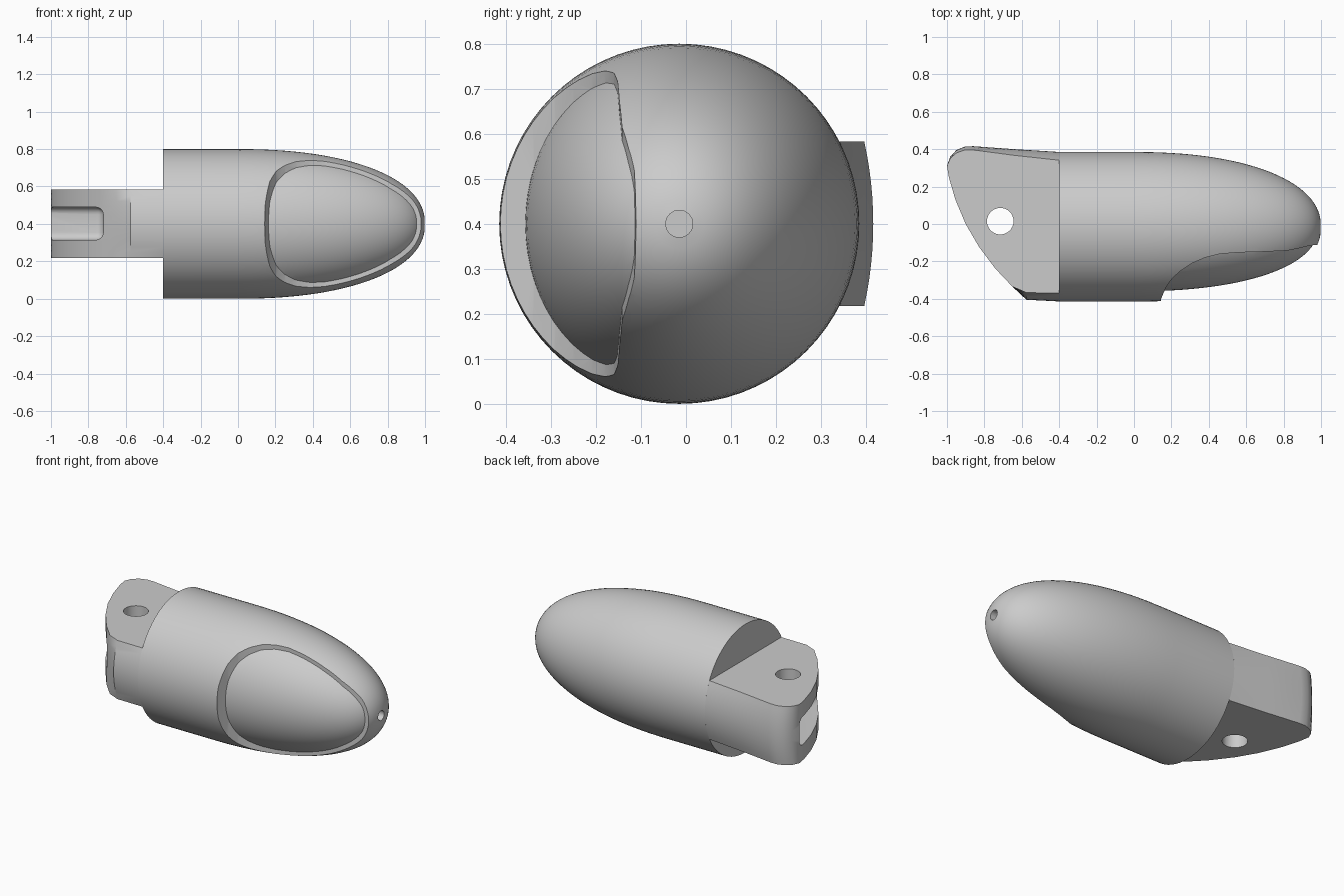
import bpy, bmesh, math
from mathutils import Vector

if "Cube" in bpy.data.objects:
    bpy.data.objects.remove(bpy.data.objects["Cube"])

grey = bpy.data.materials.new("light_grey")
grey.use_nodes = True
grey.diffuse_color = (0.6, 0.6, 0.6, 1)
grey.node_tree.nodes["Principled BSDF"].inputs["Base Color"].default_value = (0.6, 0.6, 0.6, 1)

CY, CZ, R = -0.015, 0.4, 0.4      # body axis and radius
HALF = 0.183                      # half height of the hinge block


def add_object(name, bm):
    bmesh.ops.recalc_face_normals(bm, faces=bm.faces)
    mesh = bpy.data.meshes.new(name)
    bm.to_mesh(mesh)
    bm.free()
    mesh.materials.append(grey)
    obj = bpy.data.objects.new(name, mesh)
    bpy.context.collection.objects.link(obj)
    return obj


def loft(name, rings):
    """Skin closed rings of points and cap both ends."""
    bm = bmesh.new()
    loops = [[bm.verts.new(p) for p in ring] for ring in rings]
    n = len(loops[0])
    for a, b in zip(loops, loops[1:]):
        for i in range(n):
            j = (i + 1) % n
            bm.faces.new((a[i], a[j], b[j], b[i]))
    bm.faces.new(loops[0])
    bm.faces.new(loops[-1])
    return add_object(name, bm)


def bullet(name, start, length, ry, rz, segments=72, steps=28, power=2.2):
    """Cylinder that runs into a long rounded nose along +x."""
    profile = [(start, 1.0)]
    for i in range(steps):
        t = i / steps * math.pi / 2
        profile.append((length * math.sin(t) ** (2 / power), math.cos(t) ** (2 / power)))
    profile.append((length, 0.01))
    angles = [2 * math.pi * k / segments for k in range(segments)]
    return loft(name, [[(x, CY + ry * r * math.cos(a), CZ + rz * r * math.sin(a))
                        for a in angles] for x, r in profile])


def rod(name, centre, radius, depth, axis):
    bm = bmesh.new()
    bmesh.ops.create_cone(bm, cap_ends=True, segments=32, radius1=radius,
                          radius2=radius, depth=depth)
    turn = Vector((0, 0, 1)).rotation_difference(Vector(axis)).to_matrix()
    bmesh.ops.rotate(bm, verts=bm.verts, matrix=turn, cent=(0, 0, 0))
    bmesh.ops.translate(bm, verts=bm.verts, vec=centre)
    return add_object(name, bm)


def combine(obj, other, operation):
    """Apply a boolean and remove the helper."""
    mod = obj.modifiers.new("boolean", "BOOLEAN")
    mod.object, mod.operation, mod.solver = other, operation, "EXACT"
    bpy.context.view_layer.update()
    graph = bpy.context.evaluated_depsgraph_get()
    mesh = bpy.data.meshes.new_from_object(obj.evaluated_get(graph))
    obj.modifiers.clear()
    obj.data = mesh
    bpy.data.objects.remove(other)


# Fingertip shell with the pad area cut away along a curved line
body = bullet("fingertip_body", -0.4, 1.0, R, R)
pad_line = [(0.14, -0.43), (0.145, -0.40), (0.17, -0.34), (0.205, -0.29), (0.25, -0.25),
            (0.31, -0.21), (0.38, -0.18), (0.46, -0.16), (0.56, -0.152), (0.7, -0.148),
            (0.82, -0.142), (0.89, -0.128), (0.94, -0.115), (1.1, -0.1), (1.1, -0.6), (0.14, -0.6)]
pad_cutter = loft("pad_cutter", [[(x, y, z) for x, y in pad_line] for z in (-0.2, 1.0)])
combine(body, pad_cutter, "DIFFERENCE")

# Recessed pad surface
combine(body, bullet("pad_core", -0.2, 0.985, 0.345, 0.385), "UNION")

# Small hole in the nose
combine(body, rod("nose_cutter", (0.95, CY, CZ), 0.03, 0.4, (1, 0, 0)), "DIFFERENCE")

# Hinge block: outline seen from above as x, y and how far y bends at top and bottom
outline = [(-0.4, 0.385, -0.044), (-0.64, 0.40, -0.033), (-0.86, 0.416, -0.02),
           (-0.905, 0.414, -0.018), (-0.95, 0.395, -0.015), (-0.983, 0.36, -0.01),
           (-1.0, 0.31, 0), (-0.99, 0.25, 0), (-0.955, 0.13, 0), (-0.9, 0, 0),
           (-0.83, -0.12, 0), (-0.74, -0.24, 0), (-0.65, -0.335, 0),
           (-0.575, -0.405, 0.038), (-0.4, -0.414, 0.045)]
levels = [i / 6 for i in range(-6, 7)]
block = loft("hinge_block", [[(x, y + bend * q * q, CZ + HALF * q) for x, y, bend in outline]
                             for q in levels])

# Pin hole through the block
combine(block, rod("pin_cutter", (-0.715, 0.015, CZ), 0.071, 1, (0, 0, 1)), "DIFFERENCE")

# Rounded slot in the end of the block
bm = bmesh.new()
bmesh.ops.create_cube(bm, size=1)
bmesh.ops.scale(bm, verts=bm.verts, vec=(0.48, 0.9, 0.175))
bmesh.ops.translate(bm, verts=bm.verts, vec=(-0.96, -0.14, 0.402))
bmesh.ops.bevel(bm, geom=bm.edges[:], offset=0.04, segments=5, profile=0.5, affect="EDGES")
combine(block, add_object("slot_cutter", bm), "DIFFERENCE")

# Smooth shading with crisp edges
for obj in (body, block):
    bpy.ops.object.select_all(action="DESELECT")
    obj.select_set(True)
    bpy.context.view_layer.objects.active = obj
    bpy.ops.object.shade_smooth_by_angle(angle=math.radians(32))
